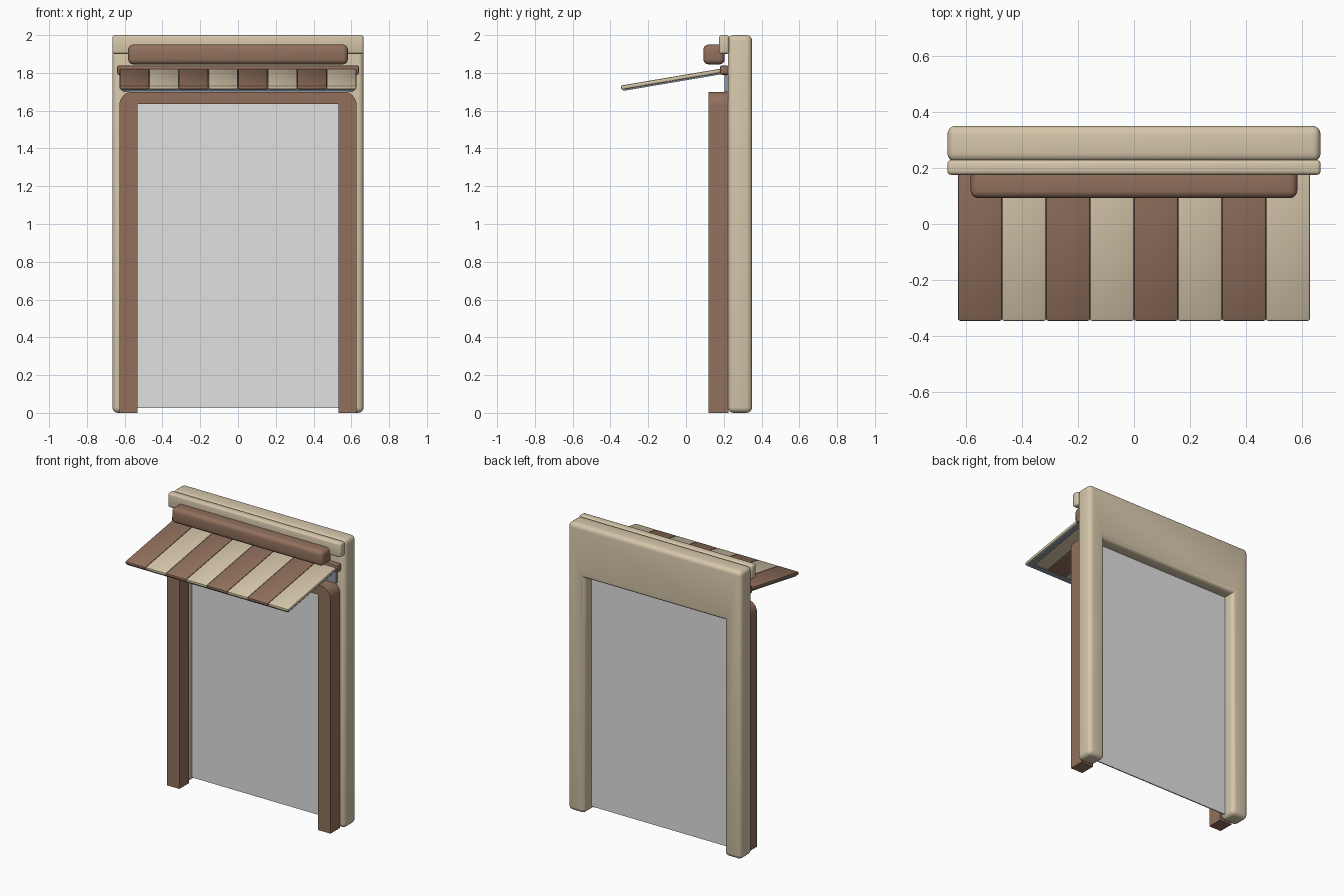
import bpy, bmesh, math
from mathutils import Matrix, Vector

if "Cube" in bpy.data.objects:
    bpy.data.objects.remove(bpy.data.objects["Cube"])


def mat(name, rgb):
    m = bpy.data.materials.new(name)
    m.diffuse_color = (*rgb, 1)
    m.use_nodes = True
    m.node_tree.nodes["Principled BSDF"].inputs["Base Color"].default_value = m.diffuse_color
    return m


CREAM = mat("cream", (0.67, 0.57, 0.405))
BROWN = mat("brown", (0.285, 0.163, 0.108))
GREY = mat("pane grey", (0.75, 0.75, 0.76))
STEEL = mat("blue grey", (0.26, 0.31, 0.36))


def finish(name, bm, material):
    bmesh.ops.recalc_face_normals(bm, faces=bm.faces)
    me = bpy.data.meshes.new(name)
    bm.to_mesh(me)
    bm.free()
    me.materials.append(material)
    me.polygons.foreach_set("use_smooth", [True] * len(me.polygons))
    me.set_sharp_from_angle(angle=math.radians(35))
    ob = bpy.data.objects.new(name, me)
    bpy.context.collection.objects.link(ob)
    return ob


def box(name, lo, hi, material, bevel=0.0, seg=3, matrix=None):
    lo, hi = Vector(lo), Vector(hi)
    bm = bmesh.new()
    bmesh.ops.create_cube(bm, size=1, matrix=Matrix.Translation((lo + hi) / 2)
                          @ Matrix.Diagonal((*(hi - lo), 1)))
    if bevel:
        bmesh.ops.bevel(bm, geom=bm.edges[:], offset=bevel, segments=seg,
                        profile=0.5, affect='EDGES')
    if matrix:
        bm.transform(matrix)
    return finish(name, bm, material)


def extrude_profile(pts, y0, y1):
    bm = bmesh.new()
    f = bm.faces.new([bm.verts.new((x, y0, z)) for x, z in pts])
    r = bmesh.ops.extrude_face_region(bm, geom=[f])
    bmesh.ops.translate(bm, vec=(0, y1 - y0, 0),
                        verts=[v for v in r["geom"] if isinstance(v, bmesh.types.BMVert)])
    return bm


# wall surround: U shape, rounded everywhere except the two inner top corners
W, IN, TOP = 0.665, 0.537, 1.635
bm = extrude_profile([(-W, 0), (-W, 2), (W, 2), (W, 0), (IN, 0), (IN, TOP),
                      (-IN, TOP), (-IN, 0)], 0.222, 0.35)


def inner_corner(e):
    return all(abs(v.co.x) < 0.6 and abs(v.co.z - TOP) < 0.01 for v in e.verts) \
        and abs(e.verts[0].co.x - e.verts[1].co.x) < 0.01


bmesh.ops.bevel(bm, geom=[e for e in bm.edges if not inner_corner(e)], offset=0.03,
                segments=4, profile=0.5, affect='EDGES')
finish("wall_surround", bm, CREAM)

# door frame: arch with rounded outer top corners
R, FW, FH, FI, FT = 0.07, 0.628, 1.70, 0.533, 1.635
arc = [(FW - R + R * math.cos(t), FH - R + R * math.sin(t))
       for t in (math.pi / 2 * i / 8 for i in range(9))]
right = [(FI, FT), (FI, 0), (FW, 0)] + arc
left = [(-x, z) for x, z in reversed(right)]
finish("door_frame", extrude_profile(right + left, 0.118, 0.225), BROWN)

# door pane
box("door_pane", (-0.545, 0.260, 0.025), (0.545, 0.268, TOP + 0.005), GREY)

# head trim and roller housing
box("head_trim", (-W, 0.175, 1.90), (W, 0.228, 2.0), CREAM, 0.014)
box("roller_housing", (-0.582, 0.092, 1.845), (0.582, 0.205, 1.95), BROWN, 0.027, 4)

# awning rail and back plate
box("awning_rail", (-0.64, 0.18, 1.79), (0.64, 0.225, 1.84), BROWN, 0.01, 2)
box("awning_back_plate", (-0.61, 0.205, 1.70), (0.61, 0.223, 1.80), STEEL)

# sloping awning: local y runs forward (negative) from the rail
L = 0.552
tilt = Matrix.Translation((0, 0.2, 1.815)) @ Matrix.Rotation(math.radians(9.6), 4, 'X')
step = 1.254 / 8
for i in range(8):
    x0 = -0.627 + i * step
    box(f"awning_stripe_{i + 1}", (x0, -L, -0.012), (x0 + step, 0, 0.01),
        BROWN if i % 2 == 0 else CREAM, 0.007, 2, tilt)

# awning support frame under the stripes
for s, n in ((-1, "left"), (1, "right")):
    xs = sorted((s * 0.585, s * 0.617))
    box(f"awning_rafter_{n}", (xs[0], -L + 0.01, -0.02), (xs[1], 0, -0.01), STEEL, matrix=tilt)
box("awning_front_bar", (-0.617, -L + 0.01, -0.02), (0.617, -L + 0.04, -0.01),
    STEEL, matrix=tilt)
